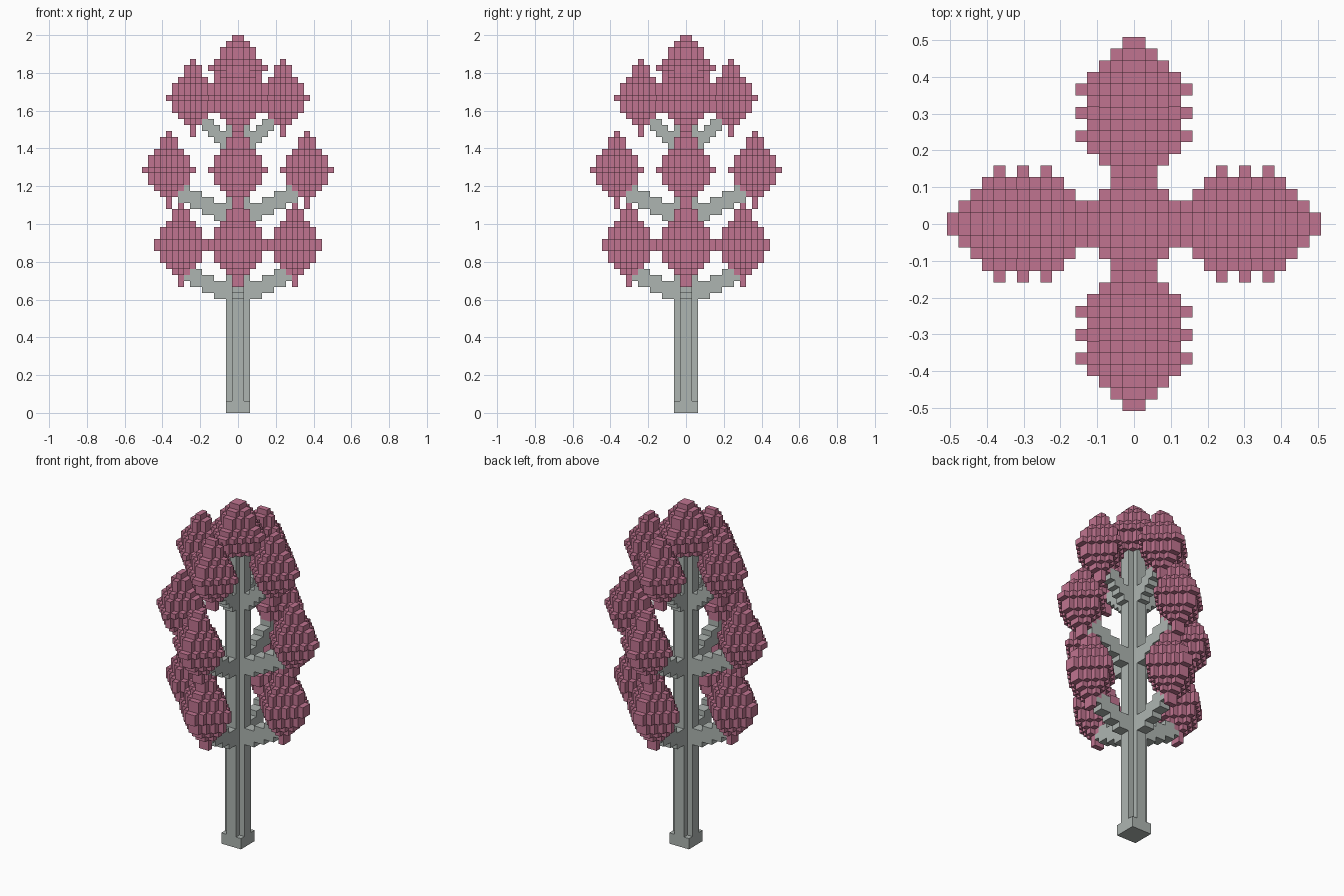
import bpy, bmesh, math
from mathutils import Vector

if "Cube" in bpy.data.objects:
    bpy.data.objects.remove(bpy.data.objects["Cube"], do_unlink=True)

V = 2 / 63  # edge of one block


def material(name, rgb):
    m = bpy.data.materials.new(name)
    m.use_nodes = True
    m.diffuse_color = (*rgb, 1)
    m.node_tree.nodes["Principled BSDF"].inputs["Base Color"].default_value = (*rgb, 1)
    return m


BARK = material("pale grey bark", (0.42, 0.46, 0.44))
LEAF = material("dusty pink blossom", (0.53, 0.175, 0.28))


def block_mesh(name, cells, mat):
    """Mesh of the exposed sides of a set of unit blocks."""
    bm = bmesh.new()
    for cell in cells:
        centre = Vector(cell) + Vector((0.5, 0.5, 0.5))
        for axis in range(3):
            for sign in (-1, 1):
                step = [0, 0, 0]
                step[axis] = sign
                if tuple(a + b for a, b in zip(cell, step)) in cells:
                    continue
                n = Vector(step) / 2
                u = Vector((0, 0, 0))
                u[(axis + 1) % 3] = 0.5
                w = n.cross(u) * 2
                bm.faces.new([bm.verts.new((centre + n + p) * V)
                              for p in (u + w, w - u, -u - w, u - w)])
    bmesh.ops.remove_doubles(bm, verts=bm.verts, dist=V / 10)
    bmesh.ops.recalc_face_normals(bm, faces=bm.faces)
    mesh = bpy.data.meshes.new(name)
    bm.to_mesh(mesh)
    bm.free()
    mesh.materials.append(mat)
    return mesh


def place(name, mesh, turn=0):
    ob = bpy.data.objects.new(name, mesh)
    ob.rotation_euler.z = turn * math.pi / 2
    bpy.context.collection.objects.link(ob)


def off(i):
    """Ring number of a block on an axis that has two middle blocks."""
    return i if i >= 0 else -1 - i


def cluster(radius, low, high, up, down):
    """Diamond-plan blossom whose columns shorten towards the rim."""
    cells = set()
    for x in range(radius - 4, radius + 5):
        for y in range(-5, 5):
            d = abs(x - radius) + off(y)
            if d < 5:
                cells |= {(x, y, z) for z in range(low - down[d], high + up[d] + 1)}
    return cells


def branch(start, end, bottom, slope):
    """Stepped limb two blocks wide and three blocks deep."""
    return {(x, y, bottom + math.floor((x - start) * slope) + k)
            for x in range(start, end + 1) for y in (-1, 0) for k in range(3)}


# Trunk: cross-shaped shaft on a square foot
square = [(x, y) for x in range(-2, 2) for y in range(-2, 2)]
trunk = {(x, y, z) for x, y in square for z in range(56)
         if z < 2 or off(x) + off(y) < 2}
place("trunk", block_mesh("trunk", trunk, BARK))

# Three tiers, each with four branches and four blossoms
UP, DOWN = (6, 5, 3, 2, 0), (6, 4, 3, 2, 0)
tiers = {
    "lower": (cluster(9, 27, 28, UP, DOWN), branch(2, 8, 19, 0.5)),
    "middle": (cluster(11, 40, 40, UP, DOWN), branch(2, 9, 32, 0.5)),
    "upper": (cluster(7, 52, 52, UP, DOWN), branch(2, 6, 44, 1)),
}
sides = ("left", "back", "right", "front")
for tier, (leaves, limb) in tiers.items():
    leaf_mesh = block_mesh(tier + "_blossom", leaves, LEAF)
    limb_mesh = block_mesh(tier + "_branch", limb - leaves, BARK)
    for turn, side in enumerate(sides):
        place(f"{tier}_blossom_{side}", leaf_mesh, turn)
        place(f"{tier}_branch_{side}", limb_mesh, turn)

# Crown on top of the trunk
crown_up, crown_down = (5, 4, 3, 1, 0), (3, 3, 3, 2, 0)
crown = set()
for x in range(-5, 5):
    for y in range(-5, 5):
        d = off(x) + off(y)
        if d < 5:
            crown |= {(x, y, z) for z in range(57 - crown_down[d], 58 + crown_up[d])}
place("crown", block_mesh("crown", crown, LEAF))
